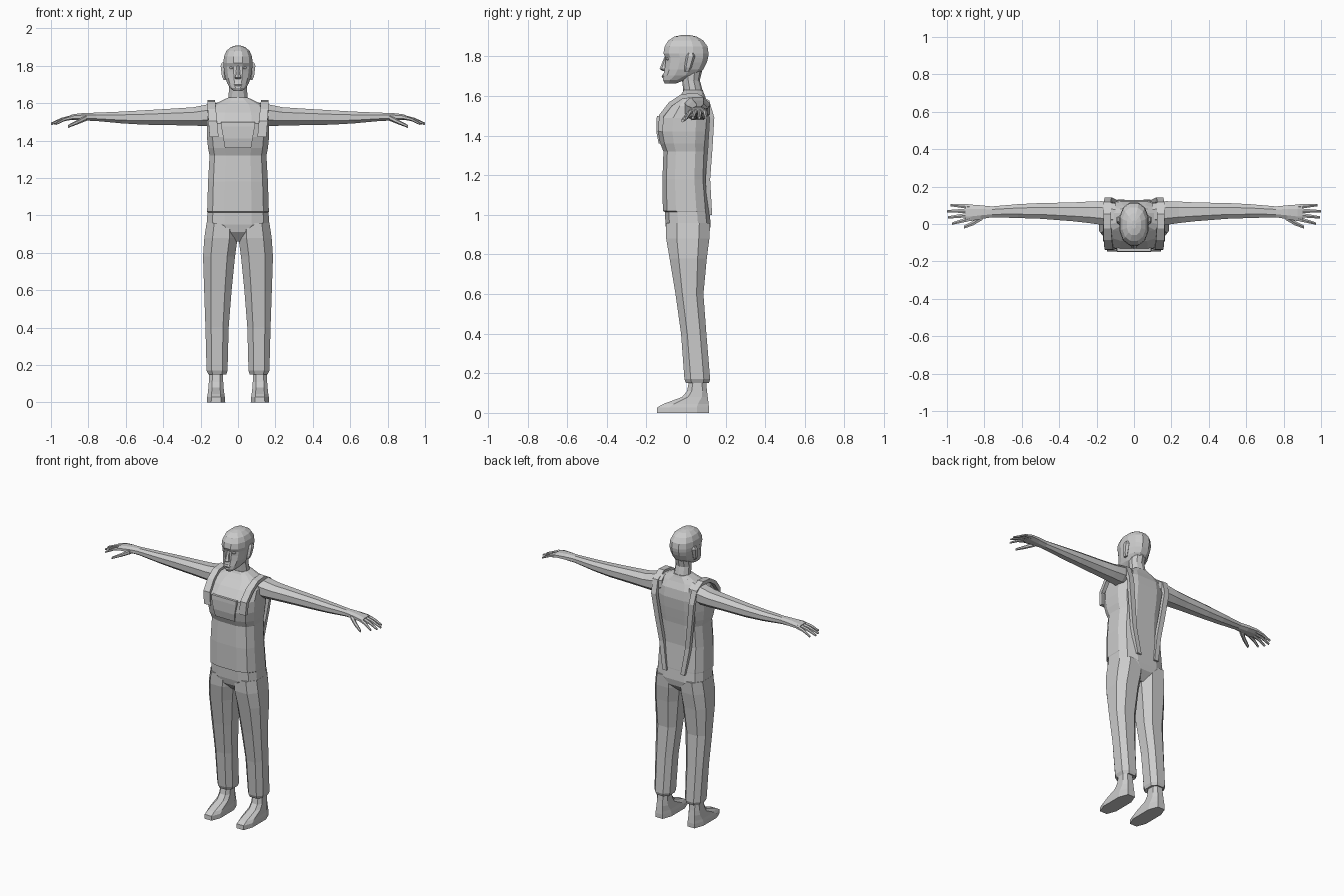
import bpy, bmesh, math
from mathutils import Vector

grey = bpy.data.materials.new("plain grey")
grey.diffuse_color = (0.6, 0.6, 0.6, 1)


def ring(axis, pos, u0, u1, v0, v1, n=8, p=2.4):
    """Rounded-box outline across an axis; u,v = x,y for z rings and y,z for x rings."""
    pts = []
    for i in range(n):
        a = 2 * math.pi * (i + 0.5) / n
        c, s = math.cos(a), math.sin(a)
        pts.append((math.copysign(abs(c) ** (2 / p), c), math.copysign(abs(s) ** (2 / p), s)))
    m = max(abs(q[0]) for q in pts)
    k = max(abs(q[1]) for q in pts)
    out = []
    for c, s in pts:
        u = (u0 + u1) / 2 + c / m * (u1 - u0) / 2
        v = (v0 + v1) / 2 + s / k * (v1 - v0) / 2
        out.append(Vector((u, v, pos)) if axis == 'z' else Vector((pos, u, v)))
    return out


def loft(name, rings, mirror=False):
    """Skin a list of equal rings, cap both ends, optionally mirror across x."""
    bm = bmesh.new()
    vs = [[bm.verts.new(q) for q in r] for r in rings]
    n = len(vs[0])
    for a, b in zip(vs, vs[1:]):
        for i in range(n):
            j = (i + 1) % n
            bm.faces.new((a[i], a[j], b[j], b[i]))
    bm.faces.new(vs[0][::-1])
    bm.faces.new(vs[-1])
    bmesh.ops.recalc_face_normals(bm, faces=bm.faces)
    me = bpy.data.meshes.new(name)
    bm.to_mesh(me)
    bm.free()
    me.materials.append(grey)
    ob = bpy.data.objects.new(name, me)
    bpy.context.collection.objects.link(ob)
    if mirror:
        ob.modifiers.new("mirror", 'MIRROR')
    return ob


def column(name, rows, n, p, mirror=False):
    """Rows of z, x0, x1, y0, y1."""
    return loft(name, [ring('z', *r, n, p) for r in rows], mirror)


def body(name, rows, n, p):
    """Centred column, rows of z, half width, y0, y1."""
    return column(name, [(z, -w, w, a, b) for z, w, a, b in rows], n, p)


# Torso with overall front stepping in below the waist
body("torso", [
    (0.86, 0.03, -0.05, 0.07), (0.91, 0.10, -0.095, 0.118), (0.95, 0.168, -0.104, 0.125),
    (1.015, 0.163, -0.106, 0.119), (1.02, 0.165, -0.117, 0.119), (1.18, 0.160, -0.119, 0.105),
    (1.32, 0.152, -0.114, 0.110), (1.36, 0.160, -0.130, 0.115), (1.42, 0.166, -0.143, 0.122),
    (1.49, 0.166, -0.140, 0.128), (1.55, 0.160, -0.090, 0.120), (1.59, 0.135, -0.045, 0.100),
    (1.615, 0.085, -0.020, 0.090), (1.63, 0.052, -0.012, 0.085)], 12, 3.2)

# Bib pocket
body("bib_pocket", [(1.36, 0.07, -0.138, -0.11), (1.41, 0.078, -0.148, -0.12),
                    (1.475, 0.09, -0.149, -0.12), (1.50, 0.09, -0.147, -0.12)], 4, 2)

# Trouser legs, cuffs and feet
column("trouser_leg", [
    (0.154, 0.075, 0.155, 0.01, 0.105), (0.15, 0.063, 0.158, 0.0, 0.115),
    (0.17, 0.056, 0.168, -0.008, 0.122), (0.4, 0.050, 0.174, -0.025, 0.103),
    (0.6, 0.034, 0.181, -0.053, 0.088), (0.78, 0.016, 0.187, -0.083, 0.105),
    (0.88, 0.002, 0.180, -0.100, 0.118), (0.96, 0.002, 0.168, -0.100, 0.122)], 8, 2.6, True)
column("foot", [
    (0.0, 0.068, 0.166, -0.147, 0.116), (0.028, 0.07, 0.165, -0.145, 0.116),
    (0.045, 0.073, 0.162, -0.115, 0.114), (0.08, 0.077, 0.158, -0.020, 0.110),
    (0.11, 0.079, 0.156, 0.005, 0.106), (0.18, 0.08, 0.152, 0.02, 0.10)], 8, 2.8, True)

# Arms and palms
loft("arm", [ring('x', *r, 8, 2.2) for r in (
    (0.10, -0.01, 0.11, 1.50, 1.605), (0.17, -0.005, 0.122, 1.478, 1.592),
    (0.24, 0.005, 0.120, 1.48, 1.578), (0.33, 0.015, 0.115, 1.482, 1.572),
    (0.50, 0.028, 0.112, 1.485, 1.562), (0.62, 0.032, 0.106, 1.492, 1.555),
    (0.76, 0.036, 0.094, 1.505, 1.549), (0.82, 0.026, 0.100, 1.507, 1.548),
    (0.875, 0.016, 0.104, 1.510, 1.542), (0.90, 0.016, 0.104, 1.512, 1.535))], True)


# Fingers and thumb: tapered, drooping toward the tips
def finger(name, path, r):
    rings = []
    for i, (x, y, z) in enumerate(path):
        k = r * (1 - 0.25 * i)
        rings.append(ring('x', x, y - k, y + k, z - k, z + k, 6, 2))
    loft(name, rings, True)


for i, (y0, y1, tip) in enumerate([(0.028, 0.002, 0.972), (0.049, 0.035, 0.995),
                                   (0.071, 0.068, 1.0), (0.093, 0.101, 0.98)]):
    finger("finger_%d" % (i + 1), [(0.88, y0, 1.525), (0.88 + (tip - 0.88) * 0.5, (y0 + y1) / 2, 1.514),
                                   (tip, y1, 1.49)], 0.0125)
finger("thumb", [(0.81, 0.038, 1.522), (0.86, 0.005, 1.498), (0.91, -0.017, 1.475)], 0.016)

# Shoulder straps running over the shoulder and converging down the back
path = [Vector(q) for q in ((0.128, -0.128, 1.42), (0.135, -0.125, 1.50), (0.140, -0.078, 1.56),
                            (0.143, -0.02, 1.598), (0.143, 0.05, 1.605), (0.143, 0.108, 1.57),
                            (0.138, 0.131, 1.49), (0.118, 0.122, 1.34), (0.095, 0.110, 1.18),
                            (0.066, 0.120, 1.0))]
rings = []
for i, q in enumerate(path):
    t = path[min(i + 1, len(path) - 1)] - path[max(i - 1, 0)]
    nrm = Vector((0, -t.z, t.y)).normalized() * 0.012
    side = Vector((0.024 - 0.001 * i, 0, 0))
    rings.append([q - side - nrm, q + side - nrm, q + side + nrm, q - side + nrm])
loft("shoulder_strap", rings, True)

# Neck and head
body("neck", [(1.58, 0.062, -0.025, 0.095), (1.63, 0.051, -0.014, 0.083),
              (1.68, 0.048, -0.020, 0.070), (1.74, 0.05, -0.03, 0.085)], 10, 2)
body("head", [
    (1.664, 0.022, -0.108, -0.050), (1.682, 0.043, -0.117, -0.005), (1.705, 0.057, -0.115, 0.055),
    (1.735, 0.068, -0.108, 0.088), (1.77, 0.074, -0.104, 0.105), (1.795, 0.077, -0.104, 0.112),
    (1.815, 0.078, -0.114, 0.114), (1.85, 0.075, -0.108, 0.109), (1.88, 0.062, -0.090, 0.088),
    (1.90, 0.038, -0.060, 0.055), (1.908, 0.012, -0.025, 0.02)], 12, 2.3)

# Facial features
body("nose", [(1.728, 0.012, -0.118, -0.095), (1.737, 0.017, -0.134, -0.09),
              (1.75, 0.012, -0.128, -0.09), (1.80, 0.007, -0.108, -0.09)], 6, 2)
body("lips", [(1.692, 0.012, -0.119, -0.10), (1.700, 0.022, -0.123, -0.10),
              (1.710, 0.012, -0.119, -0.10)], 6, 2)
column("eye", [(1.780, 0.024, 0.042, -0.098, -0.08), (1.788, 0.018, 0.047, -0.103, -0.08),
               (1.796, 0.024, 0.042, -0.098, -0.08)], 6, 2, True)
column("ear", [(1.725, 0.060, 0.078, -0.008, 0.018), (1.745, 0.06, 0.086, -0.008, 0.028),
               (1.80, 0.06, 0.093, 0.0, 0.046), (1.817, 0.06, 0.086, 0.008, 0.040)], 6, 2.4, True)
